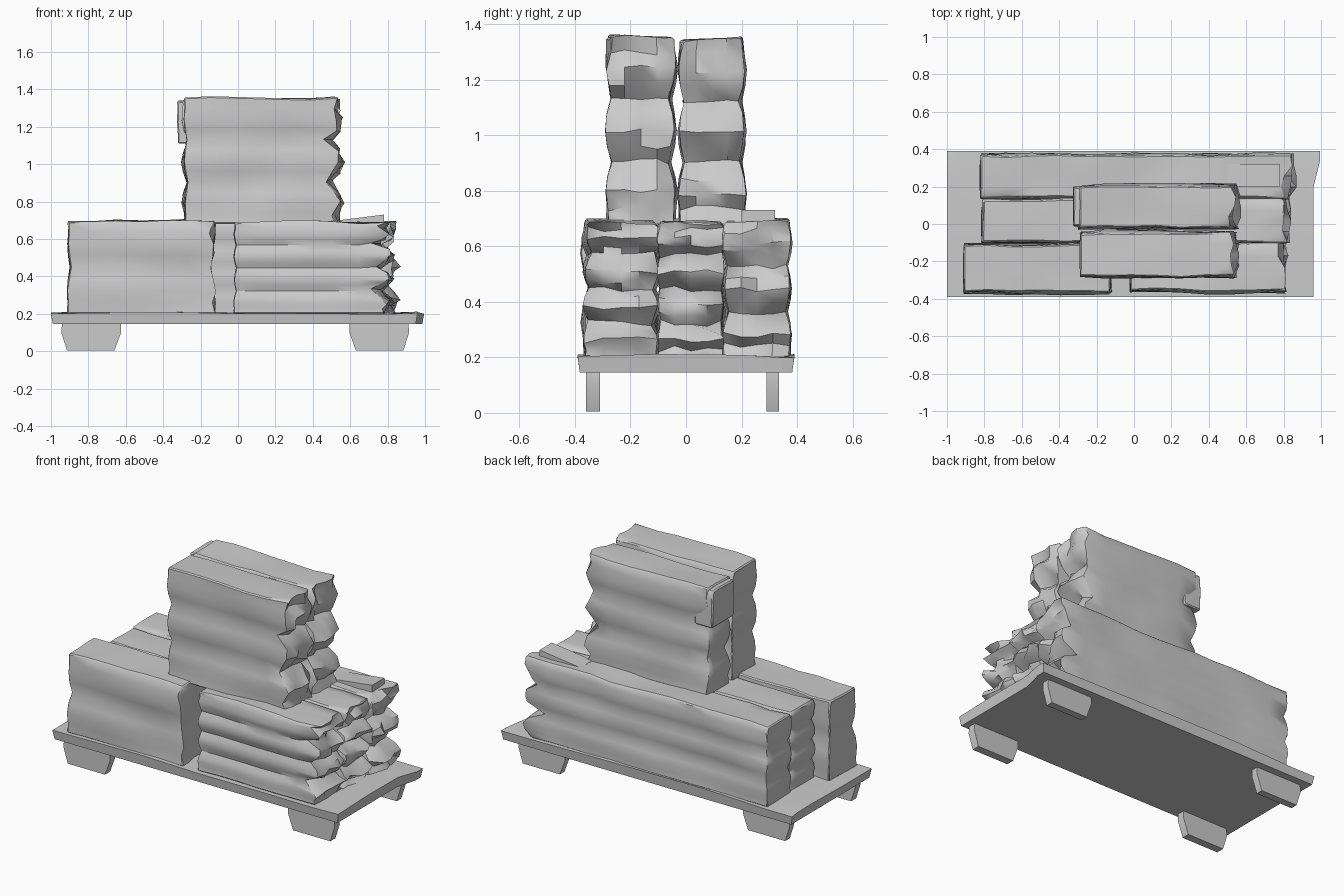
import bpy, bmesh, math, random
from mathutils import Vector, noise

random.seed(4)
cube = bpy.data.objects.get("Cube")
if cube:
    bpy.data.objects.remove(cube, do_unlink=True)

grey = bpy.data.materials.new("pale grey")
grey.use_nodes = True
colour = (0.6, 0.6, 0.6, 1)
grey.diffuse_color = colour
grey.node_tree.nodes["Principled BSDF"].inputs["Base Color"].default_value = colour


def finish(bm, name, angle=40):
    bmesh.ops.recalc_face_normals(bm, faces=bm.faces)
    mesh = bpy.data.meshes.new(name)
    bm.to_mesh(mesh)
    bm.free()
    mesh.materials.append(grey)
    obj = bpy.data.objects.new(name, mesh)
    bpy.context.collection.objects.link(obj)
    bpy.ops.object.select_all(action='DESELECT')
    obj.select_set(True)
    bpy.context.view_layer.objects.active = obj
    bpy.ops.object.shade_smooth_by_angle(angle=math.radians(angle))
    return obj


def box(lo, hi):
    bm = bmesh.new()
    bmesh.ops.create_cube(bm, size=1)
    lo, hi = Vector(lo), Vector(hi)
    for v in bm.verts:
        v.co = [(a + b) / 2 + c * (b - a) for a, b, c in zip(lo, hi, v.co)]
    return bm


def cut(bm, axis, value):
    normal, point = Vector(), Vector()
    normal[axis], point[axis] = 1, value
    bmesh.ops.bisect_plane(bm, geom=bm.verts[:] + bm.edges[:] + bm.faces[:],
                           plane_co=point, plane_no=normal)


def stack(name, lo, hi, layers, left_fold, right_fold, side=0.018):
    """A pile of soft bags: pinched between layers and crumpled at the ends."""
    bm = box(lo, hi)
    height = hi[2] - lo[2]
    steps = layers * 4
    for i in range(1, steps):
        cut(bm, 2, lo[2] + height * i / steps)
    across = max(4, round((hi[0] - lo[0]) / 0.14))
    for i in range(1, across):
        cut(bm, 0, lo[0] + (hi[0] - lo[0]) * i / across)
    for i in (1, 2, 3):
        cut(bm, 1, lo[1] + (hi[1] - lo[1]) * i / 4)
    mid_y = (lo[1] + hi[1]) / 2
    seed = Vector((random.random() * 9, 0, 0))
    for v in bm.verts:
        x, y, z = v.co
        t = (z - lo[2]) / height * layers
        pinch = abs(math.cos(math.pi * t)) ** 3
        if t < 0.01 or t > layers - 0.01:
            pinch = 0.25
        n = noise.noise_vector(v.co * 4 + seed)
        if x > hi[0] - 0.001:
            v.co.x += left_fold * (0.5 - 1.2 * pinch + random.uniform(-0.5, 0.5))
            v.co.z += random.uniform(-0.012, 0.012) if 0.1 < t < layers - 0.1 else 0
        elif x < lo[0] + 0.001:
            v.co.x -= right_fold * (0.3 - pinch + n.x * 0.5)
        if y < lo[1] + 0.001 or y > hi[1] - 0.001:
            v.co.y += math.copysign(side, y - mid_y) * (0.4 - pinch + n.y)
        if z > hi[2] - 0.001:
            v.co.z += n.z * 0.016
            v.co.y += (mid_y - y) * 0.05
    # soften the outer corners a little
    edges = [e for e in bm.edges if e.is_manifold and e.calc_face_angle(0) > 1.1]
    bmesh.ops.bevel(bm, geom=edges, offset=0.007, segments=1, affect='EDGES')
    return finish(bm, name)


# Pallet board with an undercut rim and a splintered corner
bm = box((-1, -0.39, 0.145), (0.96, 0.39, 0.205))
for x in (-0.82, -0.4, 0, 0.4, 0.8):
    cut(bm, 0, x)
for y in (-0.1, 0.2, 0.34):
    cut(bm, 1, y)
for v in bm.verts:
    if v.co.z < 0.17:
        v.co.x *= 0.99
        v.co.y *= 0.98
    else:
        v.co.z += random.uniform(-0.008, 0.008)
    if v.co.x > 0.9 and v.co.y > 0.3:
        v.co.x += 0.035
finish(bm, "pallet_board", 30)

# Four tapered feet
outline = ((-0.16, 0.155), (-0.165, 0.1), (-0.135, 0.005), (0.12, 0.005),
           (0.155, 0.1), (0.155, 0.155))
for end, cx in (("right", -0.78), ("left", 0.75)):
    for row, y0, y1 in (("front", -0.36, -0.31), ("back", 0.29, 0.335)):
        bm = bmesh.new()
        face = bm.faces.new([bm.verts.new((cx + (x if cx < 0 else -x), y0, z))
                             for x, z in outline])
        new = bmesh.ops.extrude_face_region(bm, geom=[face])["geom"]
        for v in new:
            if isinstance(v, bmesh.types.BMVert):
                v.co.y = y1
        finish(bm, f"{row}_{end}_foot", 35)

# Lower piles of bags resting on the board
stack("front_right_bags", (-0.91, -0.365, 0.2), (-0.135, -0.11, 0.7), 2, 0.03, 0.015)
stack("front_left_bags", (-0.02, -0.36, 0.2), (0.78, -0.105, 0.69), 4, 0.05, 0.012)
stack("middle_bags", (-0.81, -0.1, 0.2), (0.79, 0.135, 0.69), 4, 0.055, 0.015, 0.008)
stack("back_bags", (-0.82, 0.14, 0.2), (0.81, 0.37, 0.695), 3, 0.065, 0.015, 0.014)

# Upper piles of bags
stack("upper_front_bags", (-0.285, -0.28, 0.68), (0.52, -0.045, 1.355), 3, 0.05, 0.015)
stack("upper_back_bags", (-0.29, -0.02, 0.68), (0.52, 0.205, 1.345), 3, 0.055, 0.03)

# Overhanging top bag end on the upper back pile
stack("upper_back_top_bag", (-0.325, -0.012, 1.11), (-0.2, 0.2, 1.34), 1, 0.0, 0.01, 0.005)

# Loose flap lying on the back pile
bm = box((0.5, 0.2, 0.68), (0.78, 0.32, 0.73))
for v in bm.verts:
    if v.co.z > 0.7 and v.co.x < 0.6:
        v.co.z -= 0.035
finish(bm, "loose_flap", 30)
